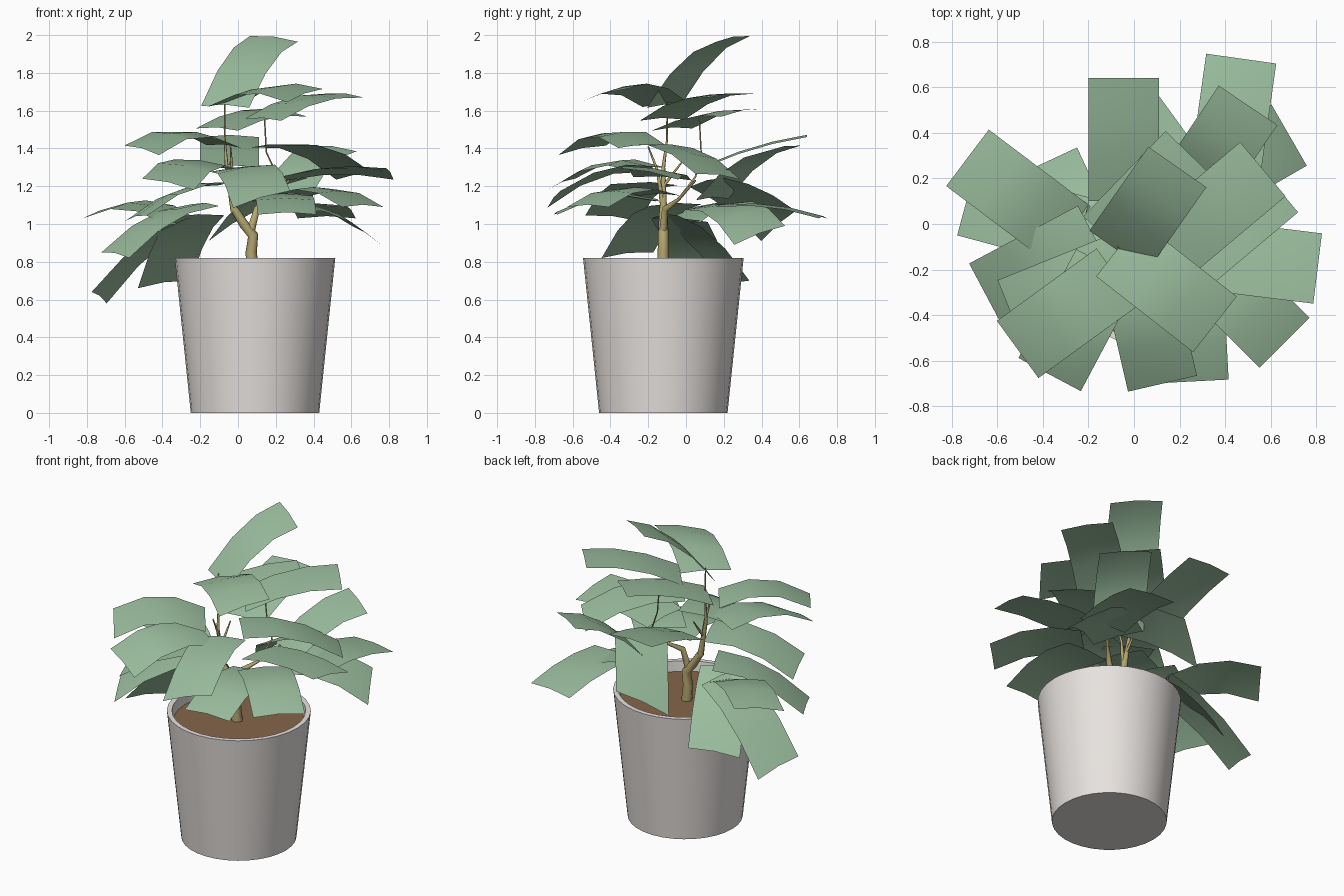
import bpy, bmesh, math
from mathutils import Vector

cube = bpy.data.objects.get("Cube")
if cube:
    bpy.data.objects.remove(cube, do_unlink=True)


def material(name, color):
    mat = bpy.data.materials.new(name)
    mat.use_nodes = True
    mat.diffuse_color = (*color, 1)
    bsdf = mat.node_tree.nodes["Principled BSDF"]
    bsdf.inputs["Base Color"].default_value = (*color, 1)
    bsdf.inputs["Roughness"].default_value = 0.8
    return mat


LEAF = material("leaf green", (0.325, 0.51, 0.34))
POT = material("pale stone", (0.88, 0.84, 0.81))
SOIL = material("soil brown", (0.24, 0.13, 0.07))
BARK = material("olive bark", (0.45, 0.38, 0.155))
POT_CENTRE = Vector((0.09, -0.12, 0))


def finish(name, bm, mat, location=(0, 0, 0)):
    mesh = bpy.data.meshes.new(name)
    bm.to_mesh(mesh)
    bm.free()
    mesh.materials.append(mat)
    obj = bpy.data.objects.new(name, mesh)
    obj.location = location
    bpy.context.collection.objects.link(obj)
    bpy.ops.object.select_all(action='DESELECT')
    obj.select_set(True)
    bpy.context.view_layer.objects.active = obj
    bpy.ops.object.shade_smooth_by_angle(angle=math.radians(40))


def lathe(name, profile, mat):
    """Revolve (radius, height) points around the pot axis."""
    bm = bmesh.new()
    verts = [bm.verts.new((r, 0, z)) for r, z in profile]
    edges = [bm.edges.new(pair) for pair in zip(verts, verts[1:])]
    bmesh.ops.spin(bm, geom=verts + edges, axis=(0, 0, 1), cent=(0, 0, 0),
                   angle=math.tau, steps=32, use_duplicate=False)
    bmesh.ops.remove_doubles(bm, verts=bm.verts, dist=0.0005)
    bmesh.ops.recalc_face_normals(bm, faces=bm.faces)
    if name == "soil" and sum(f.normal.z for f in bm.faces) < 0:
        bmesh.ops.reverse_faces(bm, faces=bm.faces)
    finish(name, bm, mat, POT_CENTRE)


def branch(name, points):
    """Tapered stem through (x, y, z, radius) points."""
    curve = bpy.data.curves.new(name, 'CURVE')
    curve.dimensions = '3D'
    curve.bevel_depth = 1
    curve.bevel_resolution = 2
    curve.use_fill_caps = True
    spline = curve.splines.new('POLY')
    spline.points.add(len(points) - 1)
    for point, (x, y, z, radius) in zip(spline.points, points):
        point.co = (x, y, z, 1)
        point.radius = radius
    spline.use_smooth = True
    curve.materials.append(BARK)
    obj = bpy.data.objects.new(name, curve)
    bpy.context.collection.objects.link(obj)


def leaf(name, tip, heading, base_z, roll=0, reach=0.54, arch=0.06):
    """Bent rectangular blade ending at tip; roll lifts its left edge."""
    angle = math.radians(heading)
    forward = Vector((math.cos(angle), math.sin(angle), 0))
    side = Vector((-forward.y, forward.x, 0))
    end = Vector(tip)
    start = end - forward * reach
    start.z = base_z
    rows, width = 4, 0.31
    bm = bmesh.new()
    grid = []
    for i in range(rows):
        t = i / (rows - 1)
        middle = start.lerp(end, t)
        middle.z += arch * 4 * t * (1 - t)
        row = []
        for s in (-0.5, 0, 0.5):
            p = middle + side * width * s
            p.z += roll * s * (0.3 + 0.7 * t) + (0.012 if s == 0 else 0)
            row.append(bm.verts.new(p))
        grid.append(row)
    for low, high in zip(grid, grid[1:]):
        for j in range(2):
            bm.faces.new((low[j], high[j], high[j + 1], low[j + 1]))
    bmesh.ops.recalc_face_normals(bm, faces=bm.faces)
    if sum(f.normal.z for f in bm.faces) < 0:
        bmesh.ops.reverse_faces(bm, faces=bm.faces)
    finish(name + "_leaf", bm, LEAF)


# Tapered pot with open rim, and the soil inside
lathe("pot", [(0, 0), (0.34, 0), (0.425, 0.82), (0.395, 0.82),
              (0.385, 0.72), (0, 0.72)], POT)
lathe("soil", [(0.387, 0.755), (0, 0.755)], SOIL)

# Trunk and branches
branch("trunk", [(0.08, -0.12, 0.73, 0.034), (0.07, -0.12, 0.85, 0.03),
                 (0.08, -0.12, 0.94, 0.028), (0.03, -0.12, 1.0, 0.025),
                 (-0.02, -0.12, 1.08, 0.021)])
branch("left_branch", [(-0.02, -0.12, 1.07, 0.02), (-0.06, -0.12, 1.3, 0.01),
                       (-0.07, -0.1, 1.45, 0.005), (-0.07, -0.1, 1.66, 0.004)])
branch("front_branch", [(-0.02, -0.12, 1.07, 0.015), (-0.03, -0.15, 1.28, 0.008),
                        (-0.04, -0.2, 1.41, 0.004)])
branch("back_branch", [(-0.04, -0.12, 1.2, 0.009), (-0.04, -0.02, 1.33, 0.004)])
branch("right_branch", [(0.07, -0.12, 0.97, 0.022), (0.1, -0.11, 1.08, 0.018),
                        (0.17, -0.04, 1.13, 0.009), (0.27, 0.05, 1.23, 0.005)])
branch("tall_stem", [(0.17, -0.04, 1.13, 0.007), (0.21, 0.05, 1.25, 0.005),
                     (0.15, 0.08, 1.38, 0.004), (0.14, 0.07, 1.57, 0.004)])

# Crown leaves
leaf("crown_upright", (0.19, 0.25, 1.98), 55, 1.62, 0.03, 0.45, 0.07)
leaf("crown_front", (0.355, -0.44, 1.68), 322, 1.63, 0.07, arch=0.06)
leaf("crown_back", (0.25, 0.3, 1.59), 46, 1.5, 0.04, 0.52, 0.03)

# Leaves of the tall stem
leaf("stem_upper", (0.565, 0.24, 1.68), 40, 1.55, 0.02, 0.57, 0.04)
leaf("stem_lower", (0.62, 0.17, 1.25), 40, 1.41, -0.03, 0.59)
leaf("stem_side", (0.805, -0.195, 1.265), 353, 1.24, -0.06, 0.57, 0.03)

# Leaves of the middle branches
leaf("middle_high", (-0.51, -0.55, 1.39), 216, 1.41, -0.05, arch=0.08)
leaf("middle_left", (-0.37, -0.66, 1.21), 242, 1.29, -0.06, arch=0.07)
leaf("middle_front", (0.125, -0.7, 1.13), 283, 1.29, 0.09)
leaf("middle_back", (-0.045, 0.64, 1.46), 90, 1.3, arch=0.02)

# Drooping leaves of the low branch
leaf("low_back", (-0.73, 0.29, 1.06), 143, 1.0, -0.06, 0.56, 0.07)
leaf("low_side", (-0.735, 0.1, 0.61), 165, 1.02, 0.06, 0.52)
leaf("low_rear", (-0.39, 0.27, 0.68), 115, 1.04, -0.04, 0.42)
leaf("low_left", (-0.65, -0.31, 0.835), 208, 1.1, -0.03)
leaf("low_front", (-0.54, -0.39, 1.03), 202, 1.21, 0.03)

# Leaves of the right branch
leaf("right_front", (0.66, -0.52, 1.09), 315, 1.15)
leaf("right_near", (0.26, -0.69, 1.05), 273, 1.12)
leaf("right_far", (0.47, 0.725, 1.03), 82, 1.09, 0, 0.55, 0.03)
leaf("right_side", (0.68, 0.39, 0.94), 30, 1.09, 0.1, 0.52)
leaf("right_upright", (0.5, 0.52, 1.4), 56, 1.13, 0.03, 0.46)
leaf("right_rear", (-0.03, 0.49, 0.99), 126, 1.22, -0.16, 0.47, 0.03)
